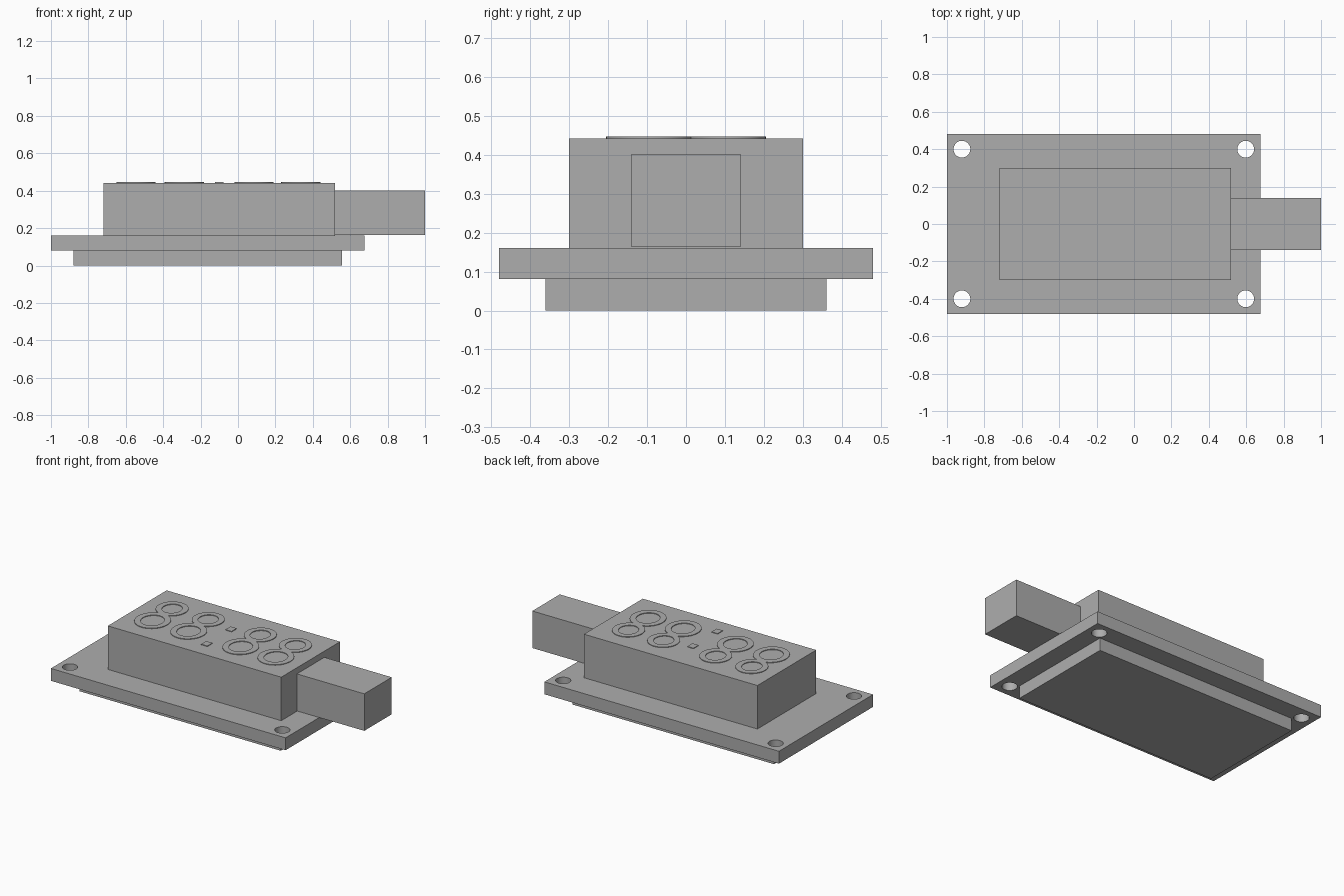
import bpy
import bmesh
from math import cos, sin, tau, radians

cube = bpy.data.objects.get("Cube")
if cube:
    bpy.data.objects.remove(cube, do_unlink=True)

gray = bpy.data.materials.new("plain gray")
gray.use_nodes = True
gray.diffuse_color = (0.42, 0.42, 0.42, 1)
gray.node_tree.nodes["Principled BSDF"].inputs["Base Color"].default_value = gray.diffuse_color

TOP = 0.442     # top of the housing
RELIEF = 0.446  # top of the raised display marks


def finish(name, bm):
    bmesh.ops.recalc_face_normals(bm, faces=bm.faces)
    mesh = bpy.data.meshes.new(name)
    bm.to_mesh(mesh)
    bm.free()
    mesh.materials.append(gray)
    obj = bpy.data.objects.new(name, mesh)
    bpy.context.collection.objects.link(obj)
    return obj


def box(name, x0, x1, y0, y1, z0, z1):
    bm = bmesh.new()
    bmesh.ops.create_cube(bm, size=1)
    for v in bm.verts:
        v.co.x = x0 if v.co.x < 0 else x1
        v.co.y = y0 if v.co.y < 0 else y1
        v.co.z = z0 if v.co.z < 0 else z1
    return finish(name, bm)


def ring(name, x, y, outer, inner, z0, z1, n=40):
    """Flat oval ring; outer and inner are (x radius, y radius)."""
    bm = bmesh.new()
    loops = [[bm.verts.new((x + r[0] * cos(tau * i / n), y + r[1] * sin(tau * i / n), z))
              for i in range(n)]
             for r, z in ((outer, z0), (outer, z1), (inner, z1), (inner, z0))]
    for k in range(4):
        a, b = loops[k], loops[(k + 1) % 4]
        for i in range(n):
            j = (i + 1) % n
            bm.faces.new((a[i], a[j], b[j], b[i]))
    return finish(name, bm)


def apply_boolean(target, other, operation):
    """Combine two solids, then drop the second one."""
    mod = target.modifiers.new("combine", 'BOOLEAN')
    mod.operation = operation
    mod.solver = 'EXACT'
    mod.object = other
    bpy.context.view_layer.objects.active = target
    bpy.ops.object.modifier_apply(modifier=mod.name)
    bpy.data.objects.remove(other, do_unlink=True)


def smooth(obj):
    bpy.ops.object.select_all(action='DESELECT')
    obj.select_set(True)
    bpy.context.view_layer.objects.active = obj
    bpy.ops.object.shade_smooth_by_angle(angle=radians(30))


# Stacked body: base slab, mounting plate, housing, side plug
box("base_slab", -0.88, 0.557, -0.36, 0.36, 0, 0.081)
plate = box("mounting_plate", -1, 0.676, -0.48, 0.48, 0.081, 0.161)
box("housing", -0.72, 0.519, -0.3, 0.3, 0.161, TOP)
box("side_plug", 0.519, 1, -0.14, 0.14, 0.163, 0.402)

# Screw holes through the plate corners
for x in (-0.92, 0.597):
    for y in (-0.4, 0.4):
        bm = bmesh.new()
        bmesh.ops.create_cone(bm, cap_ends=True, segments=32, radius1=0.045,
                              radius2=0.045, depth=0.3)
        bmesh.ops.translate(bm, verts=bm.verts, vec=(x, y, 0.12))
        cutter = finish("hole_cutter", bm)
        cutter.hide_render = True
        apply_boolean(plate, cutter, 'DIFFERENCE')
smooth(plate)

# Raised double rings of the display
for i, x in enumerate((-0.545, -0.287, 0.085, 0.336)):
    pair = ring(f"display_rings_{i + 1}", x, -0.093, (0.105, 0.112), (0.068, 0.075), TOP, RELIEF)
    upper = ring("upper_ring", x, 0.106, (0.095, 0.099), (0.058, 0.064), TOP, RELIEF)
    apply_boolean(pair, upper, 'UNION')
    smooth(pair)

# Pair of raised separator dots
for side, y in (("front", -0.175), ("back", 0.072)):
    box(f"separator_dot_{side}", -0.122, -0.078, y - 0.026, y + 0.026, TOP, RELIEF)
